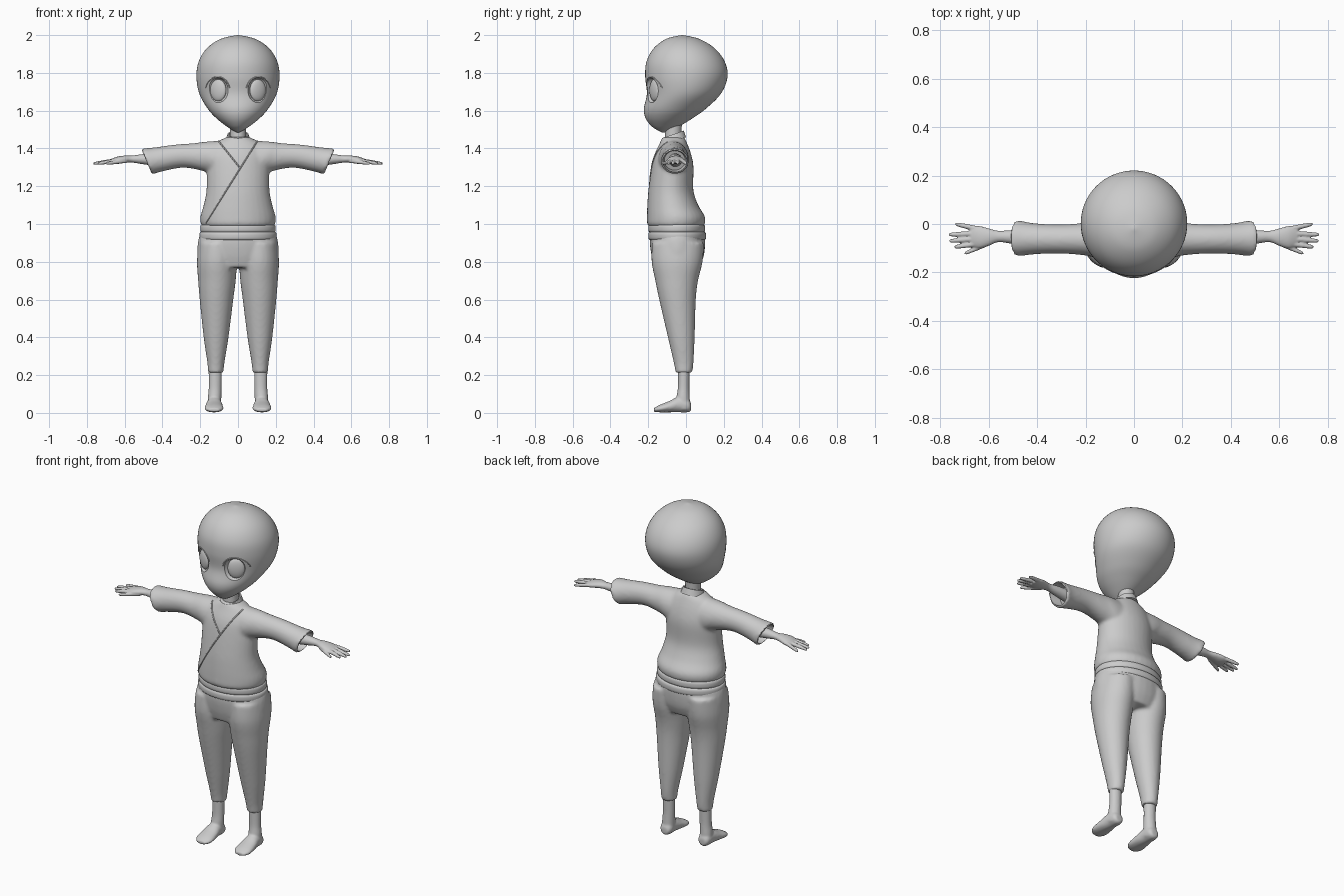
import bpy, bmesh, math
from mathutils import Vector, Matrix

cube = bpy.data.objects.get("Cube")
if cube:
    bpy.data.objects.remove(cube)

clay = bpy.data.materials.new("light_grey")
clay.use_nodes = True
GREY = (0.6, 0.6, 0.6, 1)
clay.diffuse_color = GREY
clay.node_tree.nodes["Principled BSDF"].inputs["Base Color"].default_value = GREY


def spline(rows, steps):
    """Smooth in-between sections through the given ones."""
    if steps == 1:
        return rows
    out = []
    for i in range(len(rows) - 1):
        a, b, c, d = (rows[max(i - 1, 0)], rows[i], rows[i + 1], rows[min(i + 2, len(rows) - 1)])
        for s in range(steps):
            t = s / steps
            out.append([q + t * (r - p) / 2 + t * t * (2 * p - 5 * q + 4 * r - w) / 2
                        + t ** 3 * (3 * q - p - 3 * r + w) / 2 for p, q, r, w in zip(a, b, c, d)])
    return out + [rows[-1]]


def loft(bm, rows, axis="z", side=1, steps=5, n=32, shear=0, ring=False):
    """Oval sections (t, umin, umax, vmin, vmax) along an axis; shear tilts them."""
    loops = []
    for t, u0, u1, v0, v1 in spline(rows, steps):
        loop = []
        for k in range(n):
            a = 2 * math.pi * k / n
            u = (u0 + u1) / 2 + (u1 - u0) / 2 * math.cos(a)
            dv = (v1 - v0) / 2 * math.sin(a)
            v, w = (v0 + v1) / 2 + dv, t + shear * dv
            x, y, z = {"z": (u, v, w), "x": (w, u, v), "y": (u, w, v)}[axis]
            loop.append(bm.verts.new((x * side, y, z)))
        loops.append(loop)
    pairs = list(zip(loops, loops[1:]))
    if ring:
        pairs.append((loops[-1], loops[0]))
    else:
        bm.faces.new(loops[0])
        bm.faces.new(loops[-1])
    for a, b in pairs:
        for k in range(n):
            j = (k + 1) % n
            bm.faces.new((a[k], a[j], b[j], b[k]))


def ball(bm, centre, size, turn):
    m = Matrix.Translation(centre) @ Matrix.Rotation(turn, 4, "Z") @ Matrix.Diagonal((*size, 1))
    bmesh.ops.create_uvsphere(bm, u_segments=32, v_segments=20, radius=1, matrix=m)


def make(name, bm, voxel=0, smooth=6, cutter=None):
    """Turn a bmesh into a finished object, fused and softened when voxel is set."""
    bmesh.ops.recalc_face_normals(bm, faces=bm.faces)
    mesh = bpy.data.meshes.new(name)
    bm.to_mesh(mesh)
    bm.free()
    ob = bpy.data.objects.new(name, mesh)
    bpy.context.collection.objects.link(ob)
    bpy.context.view_layer.objects.active = ob
    bpy.ops.object.select_all(action="DESELECT")
    ob.select_set(True)
    if voxel:
        fuse = ob.modifiers.new("fuse", "REMESH")
        fuse.mode, fuse.voxel_size = "VOXEL", voxel
        soft = ob.modifiers.new("soften", "SMOOTH")
        soft.factor, soft.iterations = 0.5, smooth
    if cutter:
        cut = ob.modifiers.new("cut", "BOOLEAN")
        cut.operation, cut.object, cut.solver = "DIFFERENCE", cutter, "EXACT"
    for m in list(ob.modifiers):
        bpy.ops.object.modifier_apply(modifier=m.name)
    if cutter:
        bpy.data.objects.remove(cutter)
    ob.data.materials.clear()
    ob.data.materials.append(clay)
    ob.select_set(True)
    bpy.ops.object.shade_smooth_by_angle(angle=math.radians(40))
    return ob


def part(name, rows, **kw):
    bm = bmesh.new()
    loft(bm, rows, **kw)
    return make(name, bm)


def seam(name, base, points, radius):
    """Thin cord laid on the front of a surface through (x, z) points."""
    data = bpy.data.curves.new(name, "CURVE")
    data.dimensions, data.bevel_depth, data.bevel_resolution = "3D", radius, 1
    hits = []
    for x, z in points:
        ok, loc, _, _ = base.ray_cast(Vector((x, -1, z)), Vector((0, 1, 0)))
        if ok:
            hits.append(loc)
    line = data.splines.new("POLY")
    line.points.add(len(hits) - 1)
    for p, h in zip(line.points, hits):
        p.co = (*h, 1)
    ob = bpy.data.objects.new(name, data)
    data.materials.append(clay)
    bpy.context.collection.objects.link(ob)


def straight(a, b, n=30):
    return [(a[0] + (b[0] - a[0]) * i / n, a[1] + (b[1] - a[1]) * i / n) for i in range(n + 1)]


# Head with hollowed eye sockets
EYE = Vector((0.108, -0.186, 1.708))
bm = bmesh.new()
for s in (-1, 1):
    ball(bm, (EYE.x * s, EYE.y, EYE.z), (0.062, 0.034, 0.066), 0.5 * s)
sockets = make("socket_cutter", bm)
bm = bmesh.new()
loft(bm, [(1.484, -.004, .004, -.125, -.115), (1.497, -.03, .03, -.152, -.08),
          (1.52, -.065, .065, -.185, -.03), (1.56, -.115, .115, -.214, .035),
          (1.61, -.16, .16, -.223, .105), (1.69, -.205, .205, -.207, .185),
          (1.78, -.22, .22, -.216, .22), (1.86, -.208, .208, -.209, .205),
          (1.93, -.165, .165, -.171, .152), (1.98, -.092, .092, -.105, .07),
          (2.0, -.004, .004, -.024, -.016)], n=64, steps=6)
head = make("head", bm, cutter=sockets)

for s, label in ((1, "left"), (-1, "right")):
    # Eyeball and lashes
    bm = bmesh.new()
    ball(bm, (EYE.x * s * 0.97, EYE.y + 0.02, EYE.z), (0.047, 0.018, 0.058), 0.5 * s)
    make(label + "_eye", bm)
    arc = [math.radians(10 + 8 * i) for i in range(21)]
    seam(label + "_lash", head, [(s * 0.108 + 0.064 * math.cos(a), EYE.z + 0.071 * math.sin(a))
                                 for a in arc], 0.003)

    # Forearm, palm and fingers
    bm = bmesh.new()
    loft(bm, [(.38, -.095, -.02, 1.3, 1.375), (.5, -.082, -.025, 1.316, 1.37),
              (.56, -.075, -.028, 1.325, 1.362), (.6, -.09, -.018, 1.323, 1.362),
              (.64, -.1, -.008, 1.318, 1.356), (.675, -.09, -.008, 1.319, 1.343)],
         axis="x", side=s)
    fingers = [((.655, -.018), (.738, 0)), ((.66, -.04), (.766, -.044)),
               ((.66, -.062), (.763, -.07)), ((.65, -.082), (.742, -.095)),
               ((.59, -.075), (.7, -.122))]
    for (x0, y0), (x1, y1) in fingers:
        rows = []
        for f, r in ((0, .011), (.5, .0105), (.9, .008), (1, .004)):
            y, z = y0 + (y1 - y0) * f, 1.335 - 0.015 * f
            rows.append((x0 + (x1 - x0) * f, y - r, y + r, z - r, z + r))
        loft(bm, rows, axis="x", side=s, n=12, steps=3)
    make(label + "_arm", bm, voxel=0.004, smooth=3)

    # Ankle and foot
    bm = bmesh.new()
    loft(bm, [(.02, .09, .162, -.045, .023), (.08, .088, .16, -.05, .02),
              (.14, .087, .155, -.043, .018), (.27, .085, .157, -.042, .02)], side=s)
    loft(bm, [(.027, .105, .145, .012, .05), (.01, .09, .16, .003, .075),
              (-.04, .086, .166, .003, .085), (-.09, .079, .174, .003, .062),
              (-.14, .078, .176, .003, .042), (-.17, .098, .155, .006, .025)],
         axis="y", side=s)
    make(label + "_foot", bm, voxel=0.006, smooth=5)

# Neck and standing collar
part("neck", [(1.42, -.045, .045, -.11, -.02), (1.47, -.042, .042, -.11, -.025),
              (1.55, -.045, .045, -.11, -.02)])
part("collar", [(1.435, -.068, .068, -.14, 0), (1.474, -.056, .056, -.127, -.012),
                (1.474, -.049, .049, -.12, -.019), (1.435, -.055, .055, -.125, -.015)],
     steps=1, n=48, shear=0.35, ring=True)

# Wrapped jacket with wide open sleeves
bm = bmesh.new()
for s in (-1, 1):
    loft(bm, [(.42, -.115, -.004, 1.285, 1.388), (.5, -.125, .008, 1.272, 1.391),
              (.56, -.135, .018, 1.262, 1.394)], axis="x", side=s, shear=0.43)
openings = make("cuff_cutter", bm)
bm = bmesh.new()
loft(bm, [(.985, -.185, .185, -.192, .088), (1.0, -.197, .197, -.206, .1),
          (1.04, -.199, .199, -.207, .1), (1.1, -.182, .182, -.205, .065),
          (1.18, -.167, .167, -.199, .039), (1.3, -.165, .165, -.182, .04),
          (1.37, -.155, .155, -.166, .027), (1.43, -.115, .115, -.138, .005),
          (1.46, -.06, .06, -.125, -.01)])
for s in (-1, 1):
    loft(bm, [(.04, -.15, .015, 1.22, 1.442), (.13, -.145, .015, 1.24, 1.436),
              (.2, -.13, .005, 1.275, 1.428), (.31, -.122, -.002, 1.298, 1.42),
              (.42, -.126, .004, 1.28, 1.405), (.485, -.136, .018, 1.262, 1.4)],
         axis="x", side=s, shear=0.43)
jacket = make("jacket", bm, voxel=0.009, smooth=7, cutter=openings)

# Lapel edges
seam("outer_lapel_edge", jacket, straight((.1, 1.435), (-.17, 1.005)), 0.004)
seam("inner_lapel_edge", jacket, straight((-.1, 1.435), (.012, 1.295)), 0.004)

# Two belt wraps
for name, z, grow in (("upper_belt", .955, 0), ("lower_belt", .915, .005)):
    w, f, b = .198 + grow, -.198, .1 + grow
    part(name, [(z, -w + .012, w - .012, f + .012, b - .012), (z + .006, -w, w, f, b),
                (z + .036, -w, w, f, b), (z + .044, -w + .012, w - .012, f + .012, b - .012)],
         n=64, steps=3)

# Trousers: hips fused with two tapering legs
bm = bmesh.new()
loft(bm, [(.95, -.2, .2, -.19, .1), (.9, -.213, .213, -.192, .102),
          (.83, -.214, .214, -.182, .094), (.77, -.19, .19, -.165, .07)])
for s in (-1, 1):
    loft(bm, [(.9, .01, .208, -.18, .095), (.8, .006, .217, -.182, .088),
              (.7, .012, .211, -.163, .064), (.6, .025, .203, -.142, .052),
              (.4, .05, .182, -.096, .046), (.27, .071, .163, -.066, .04),
              (.212, .077, .159, -.055, .033)], side=s)
make("trousers", bm, voxel=0.009, smooth=6)
